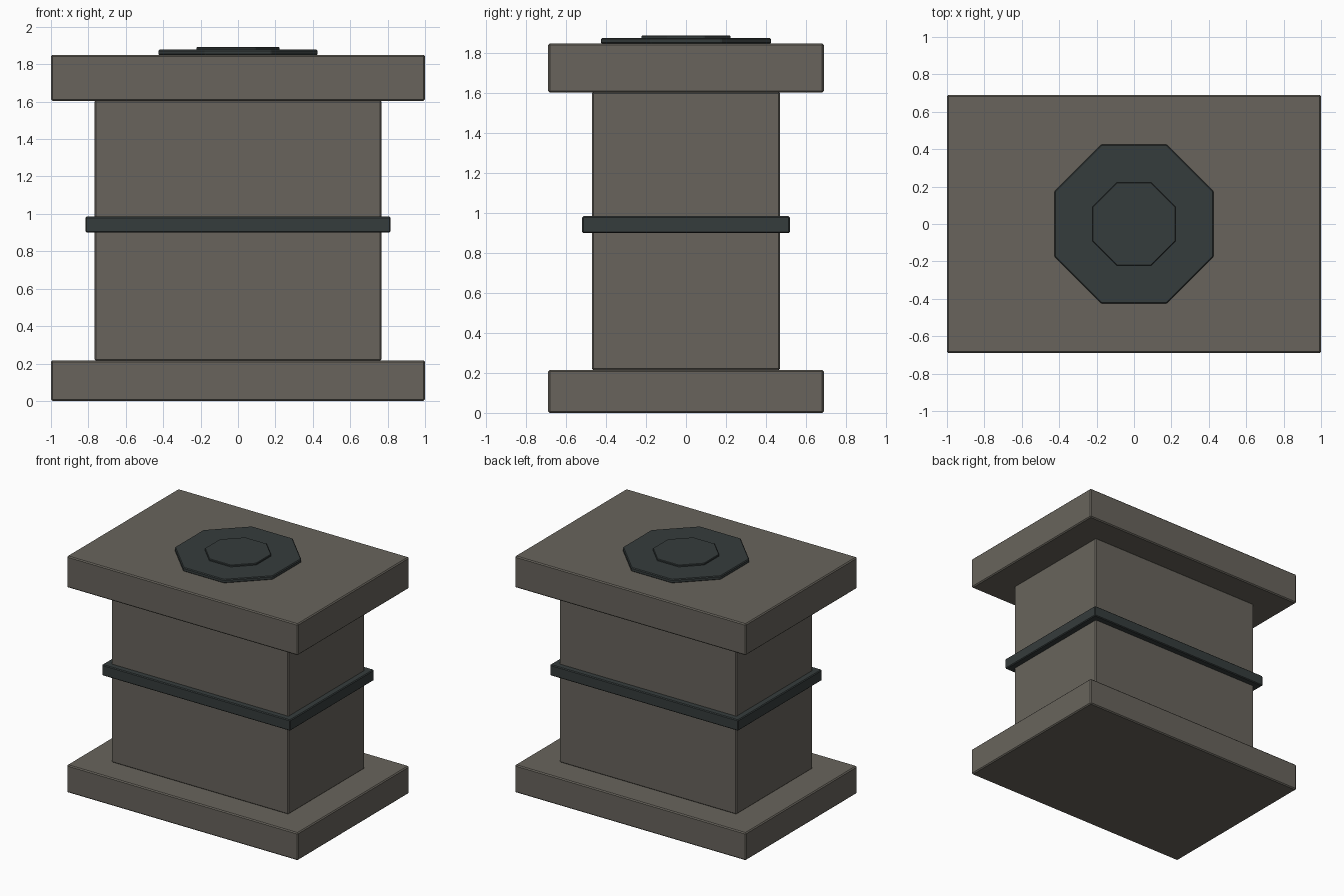
import bpy, bmesh, math

if "Cube" in bpy.data.objects:
    bpy.data.objects.remove(bpy.data.objects["Cube"])

def material(name, rgb):
    m = bpy.data.materials.new(name)
    m.diffuse_color = (*rgb, 1)
    m.use_nodes = True
    m.node_tree.nodes["Principled BSDF"].inputs["Base Color"].default_value = m.diffuse_color
    return m

stone = material("warm_grey_stone", (0.138, 0.127, 0.107))
metal = material("dark_slate_metal", (0.036, 0.045, 0.045))

def finish(name, bm, mat, bevel):
    # chamfer every edge slightly and link the part
    bmesh.ops.bevel(bm, geom=bm.edges[:], offset=bevel, segments=1,
                    affect='EDGES', profile=0.5, clamp_overlap=True)
    bmesh.ops.recalc_face_normals(bm, faces=bm.faces[:])
    me = bpy.data.meshes.new(name)
    bm.to_mesh(me)
    bm.free()
    me.materials.append(mat)
    bpy.context.collection.objects.link(bpy.data.objects.new(name, me))

def box(name, hx, hy, z0, z1, mat, bevel=0.008):
    bm = bmesh.new()
    bmesh.ops.create_cube(bm, size=1)
    for v in bm.verts:
        v.co = (v.co.x * 2 * hx, v.co.y * 2 * hy, z0 + (v.co.z + 0.5) * (z1 - z0))
    finish(name, bm, mat, bevel)

def octagon(name, apothem, z0, z1, mat, bevel):
    # eight-sided disc with flats facing the axes
    bm = bmesh.new()
    r = apothem / math.cos(math.pi / 8)
    ring = [bm.verts.new((r * math.cos((i + 0.5) * math.pi / 4),
                          r * math.sin((i + 0.5) * math.pi / 4), z0)) for i in range(8)]
    face = bm.faces.new(ring)
    ext = bmesh.ops.extrude_face_region(bm, geom=[face], use_keep_orig=True)
    for v in ext["geom"]:
        if isinstance(v, bmesh.types.BMVert):
            v.co.z = z1
    finish(name, bm, mat, bevel)

# Pedestal slabs and shaft
box("base_slab", 1.0, 0.69, 0.0, 0.216, stone)
box("pedestal_shaft", 0.767, 0.472, 0.214, 1.607, stone)
box("top_slab", 1.0, 0.69, 1.604, 1.85, stone)

# Metal band round the shaft
box("middle_band", 0.815, 0.52, 0.90, 0.985, metal, 0.006)

# Raised plates on the top
octagon("top_plate", 0.425, 1.848, 1.878, metal, 0.006)
octagon("centre_plate", 0.223, 1.872, 1.891, metal, 0.004)
